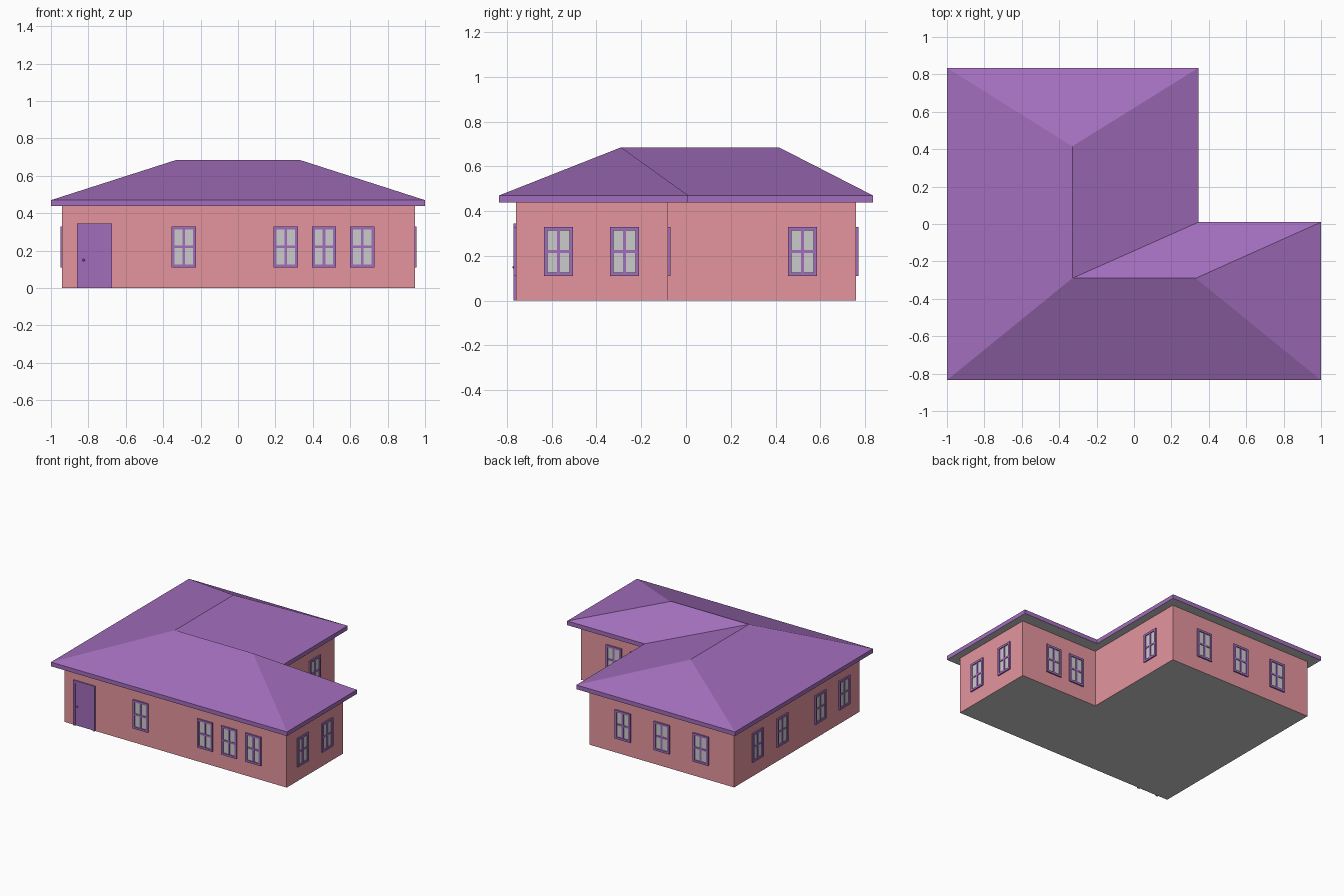
import bpy, bmesh
from math import radians
from mathutils import Matrix, Vector

if "Cube" in bpy.data.objects:
    bpy.data.objects.remove(bpy.data.objects["Cube"])


def material(name, rgb):
    m = bpy.data.materials.new(name)
    m.diffuse_color = (*rgb, 1)
    m.use_nodes = True
    m.node_tree.nodes["Principled BSDF"].inputs["Base Color"].default_value = m.diffuse_color
    return m


PINK = material("pink_wall", (0.78, 0.30, 0.34))
PURPLE = material("purple_trim", (0.36, 0.155, 0.50))


def add_object(name, mesh, loc=(0, 0, 0), angle=0):
    ob = bpy.data.objects.new(name, mesh)
    ob.location = loc
    ob.rotation_euler.z = radians(angle)
    bpy.context.collection.objects.link(ob)
    return ob


def mesh_from(name, bm, mat=None):
    me = bpy.data.meshes.new(name)
    bm.to_mesh(me)
    bm.free()
    if mat:
        me.materials.append(mat)
    return me


def boxes(name, spans, mat=None):
    """One mesh made of boxes given as (x0, x1, y0, y1, z0, z1)."""
    bm = bmesh.new()
    for x0, x1, y0, y1, z0, z1 in spans:
        size = Matrix.Diagonal((x1 - x0, y1 - y0, z1 - z0, 1))
        mid = Vector((x0 + x1, y0 + y1, z0 + z1)) / 2
        bmesh.ops.create_cube(bm, size=1, matrix=Matrix.Translation(mid) @ size)
    return mesh_from(name, bm, mat)


def ring(bm, outline, z):
    return [bm.verts.new((x, y, z)) for x, y in outline]


def skirt(bm, low, high):
    n = len(low)
    for i in range(n):
        j = (i + 1) % n
        bm.faces.new((low[i], low[j], high[j], high[i]))


def l_shape(x0, x1, xi, y0, y1, yi):
    return [(x0, y0), (x1, y0), (x1, yi), (xi, yi), (xi, y1), (x0, y1)]


def plate(name, outline, z):
    bm = bmesh.new()
    bm.faces.new(ring(bm, outline, z)[::-1])
    add_object(name, mesh_from(name, bm))


WALL_L, WALL_R, WALL_IN = -0.94, 0.945, 0.285
WALL_F, WALL_B, WALL_MID = -0.76, 0.76, -0.08
EAVE, EAVE_TOP, RIDGE = 0.438, 0.47, 0.685
walls = l_shape(WALL_L, WALL_R, WALL_IN, WALL_F, WALL_B, WALL_MID)
eaves = l_shape(-1, 1, 0.345, -0.835, 0.835, 0.01)

# Walls, grey floor and grey soffit
bm = bmesh.new()
skirt(bm, ring(bm, walls, 0), ring(bm, walls, EAVE))
add_object("walls", mesh_from("walls", bm, PINK))
plate("floor", walls, 0)
plate("soffit", eaves, EAVE)

# Hipped roof with fascia: ridge runs back-to-front, then turns right
bm = bmesh.new()
e = ring(bm, eaves, EAVE_TOP)
skirt(bm, ring(bm, eaves, EAVE), e)
back, turn, right = ring(bm, [(-0.33, 0.415), (-0.33, -0.29), (0.33, -0.29)], RIDGE)
for f in ((e[0], e[1], right, turn), (e[1], e[2], right),
          (e[2], e[3], turn, right), (e[3], e[4], back, turn),
          (e[4], e[5], back), (e[5], e[0], turn, back)):
    bm.faces.new(f)
add_object("roof", mesh_from("roof", bm, PURPLE))

# Window: outer frame plus cross bars, with a grey pane behind
W, H, T, D = 0.065, 0.11, 0.016, -0.01
frame = boxes("window_frame", [
    (-W, -W + T, D, 0.004, -H, H), (W - T, W, D, 0.004, -H, H),
    (-W + T, W - T, D, 0.004, H - T, H), (-W + T, W - T, D, 0.004, -H, -H + T),
    (-0.007, 0.007, D + 0.002, 0.004, -H + T, H - T),
    (-W + T, -0.007, D + 0.003, 0.004, -0.007, 0.007),
    (0.007, W - T, D + 0.003, 0.004, -0.007, 0.007)], PURPLE)
glass = boxes("window_glass", [(-W + T, W - T, -0.003, 0.003, -H + T, H - T)])

places = [(x, WALL_F, 0) for x in (-0.29, 0.255, 0.46, 0.665)]
places += [(WALL_R, y, 90) for y in (-0.57, -0.275)]
places += [(WALL_IN, 0.52, 90)]
places += [(x, WALL_MID, 180) for x in (0.46, 0.665)]
places += [(x, WALL_B, 180) for x in (0.0, -0.33, -0.66)]
places += [(WALL_L, y, -90) for y in (0.48, 0.18, -0.28, -0.57)]
for x, y, angle in places:
    add_object("window_frame", frame, (x, y, 0.22), angle)
    add_object("window_glass", glass, (x, y, 0.22), angle)

# Front door: frame, recessed leaf and knob
DX = 0.0925
add_object("door_frame", boxes("door_frame", [
    (-DX, -DX + 0.018, D, 0.004, 0, 0.345), (DX - 0.018, DX, D, 0.004, 0, 0.345),
    (-DX + 0.018, DX - 0.018, D, 0.004, 0.327, 0.345)], PURPLE), (-0.7675, WALL_F, 0))
add_object("door_leaf", boxes("door_leaf", [
    (-DX + 0.018, DX - 0.018, -0.004, 0.004, 0.002, 0.327)], PURPLE), (-0.7675, WALL_F, 0))
bm = bmesh.new()
bmesh.ops.create_icosphere(bm, subdivisions=2, radius=0.007)
add_object("door_knob", mesh_from("door_knob", bm, PURPLE), (-0.825, WALL_F - 0.008, 0.15))
